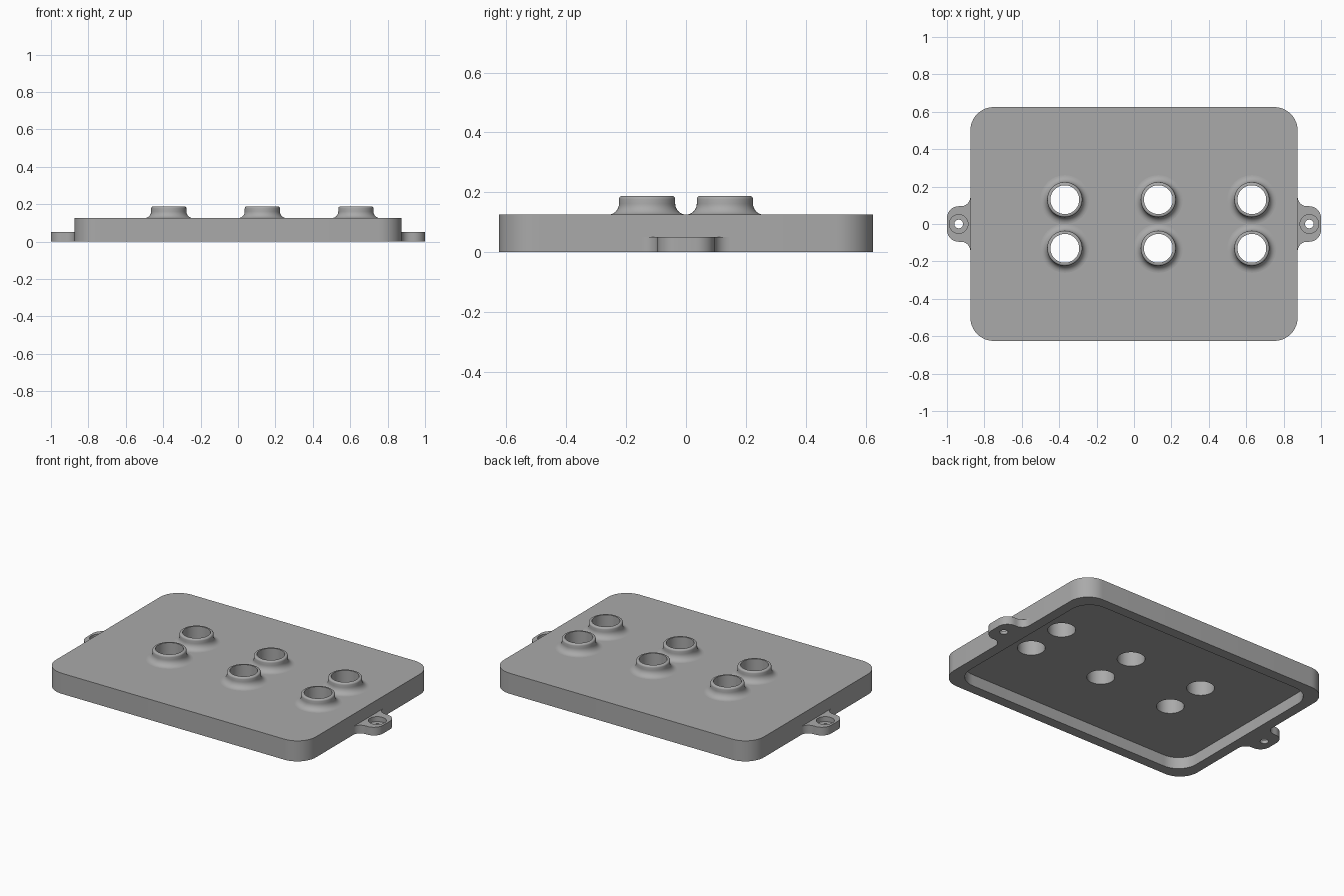
import bpy, bmesh
from math import sin, cos, pi, radians

cube = bpy.data.objects.get("Cube")
if cube:
    bpy.data.objects.remove(cube, do_unlink=True)

# One plain grey plastic
grey = bpy.data.materials.new("grey_plastic")
grey.use_nodes = True
COLOUR = (0.4, 0.4, 0.4, 1)
grey.diffuse_color = COLOUR
grey.node_tree.nodes["Principled BSDF"].inputs["Base Color"].default_value = COLOUR

HALF_X, HALF_Y, HEIGHT, CORNER = 0.875, 0.625, 0.125, 0.125
WALL, FLOOR_Z = 0.0625, 0.07
HOLE_R, BOSS_R, BOSS_TOP = 0.077, 0.094, 0.1875
SIDES = 48
CENTRES = [(x, y) for x in (-0.37, 0.13, 0.63) for y in (-0.13, 0.13)]


def arc(cx, cy, r, start, end, steps):
    """Points on an arc, angles in degrees."""
    return [(cx + r * cos(radians(start + (end - start) * i / steps)),
             cy + r * sin(radians(start + (end - start) * i / steps)))
            for i in range(steps + 1)]


def rounded_rect(hx, hy, r):
    pts = []
    for i, (sx, sy) in enumerate([(1, 1), (-1, 1), (-1, -1), (1, -1)]):
        pts += arc(sx * (hx - r), sy * (hy - r), r, 90 * i, 90 * i + 90, 12)
    return pts


def circle(x, y, r):
    return arc(x, y, r, 0, 360, SIDES)[:-1]


def finish(name, bm):
    bmesh.ops.remove_doubles(bm, verts=bm.verts, dist=1e-5)
    bmesh.ops.recalc_face_normals(bm, faces=bm.faces)
    mesh = bpy.data.meshes.new(name)
    bm.to_mesh(mesh)
    bm.free()
    mesh.materials.append(grey)
    obj = bpy.data.objects.new(name, mesh)
    bpy.context.collection.objects.link(obj)
    return obj


def prism(name, outlines, z0, z1):
    """Extrude closed outlines from z0 up to z1."""
    bm = bmesh.new()
    for pts in outlines:
        face = bm.faces.new([bm.verts.new((x, y, z0)) for x, y in pts])
        ext = bmesh.ops.extrude_face_region(bm, geom=[face], use_keep_orig=True)
        for v in ext["geom"]:
            if isinstance(v, bmesh.types.BMVert):
                v.co.z = z1
    return finish(name, bm)


def select_only(obj):
    bpy.ops.object.select_all(action='DESELECT')
    obj.select_set(True)
    bpy.context.view_layer.objects.active = obj


def cut(obj, cutter):
    select_only(obj)
    mod = obj.modifiers.new("cut", 'BOOLEAN')
    mod.operation, mod.solver, mod.object = 'DIFFERENCE', 'EXACT', cutter
    bpy.ops.object.modifier_apply(modifier=mod.name)
    bpy.data.objects.remove(cutter, do_unlink=True)


def smooth(obj):
    select_only(obj)
    bpy.ops.object.shade_smooth_by_angle(angle=radians(35))


# Cover: rounded slab, hollow underneath, with six through holes
cover = prism("cover", [rounded_rect(HALF_X, HALF_Y, CORNER)], 0, HEIGHT)
cut(cover, prism("recess_cutter",
                 [rounded_rect(HALF_X - WALL, HALF_Y - WALL, CORNER)], -0.1, FLOOR_Z))
cut(cover, prism("hole_cutter", [circle(x, y, HOLE_R) for x, y in CENTRES], -0.1, 0.3))
smooth(cover)

# Raised collars: lathed profile with a flared foot and softened rim
FLARE, SOFT = 0.037, 0.01
profile = arc(BOSS_R + FLARE, HEIGHT + FLARE, FLARE, 270, 180, 8)
profile += arc(BOSS_R - SOFT, BOSS_TOP - SOFT, SOFT, 0, 90, 4)
profile += [(HOLE_R, BOSS_TOP), (HOLE_R, HEIGHT)]
for i, (cx, cy) in enumerate(CENTRES):
    bm = bmesh.new()
    verts = [bm.verts.new((r, 0, z)) for r, z in profile]
    edges = [bm.edges.new(pair) for pair in zip(verts, verts[1:])]
    bmesh.ops.spin(bm, geom=verts + edges, cent=(0, 0, 0), axis=(0, 0, 1),
                   angle=2 * pi, steps=SIDES, use_merge=True)
    collar = finish(f"collar_{i + 1}", bm)
    collar.location = (cx, cy, 0)
    smooth(collar)

# Mounting ears: filleted tabs with a counterbored screw hole
EAR_Y, EAR_TOP, FILLET, TIP_R, SCREW_X = 0.095, 0.05, 0.05, 0.0625, 0.9375
half = arc(1 - TIP_R, EAR_Y - TIP_R, TIP_R, 0, 90, 10)
half += arc(HALF_X + FILLET, EAR_Y + FILLET, FILLET, 270, 180, 10)
half.append((HALF_X - 0.02, EAR_Y + FILLET))
outline = half + [(x, -y) for x, y in reversed(half)]
for side, name in ((1, "left_ear"), (-1, "right_ear")):
    ear = prism(name, [[(side * x, y) for x, y in outline]], 0, EAR_TOP)
    cut(ear, prism("screw_cutter", [circle(side * SCREW_X, 0, 0.023)], -0.1, 0.1))
    cut(ear, prism("bore_cutter", [circle(side * SCREW_X, 0, 0.05)], 0.02, 0.1))
    smooth(ear)
